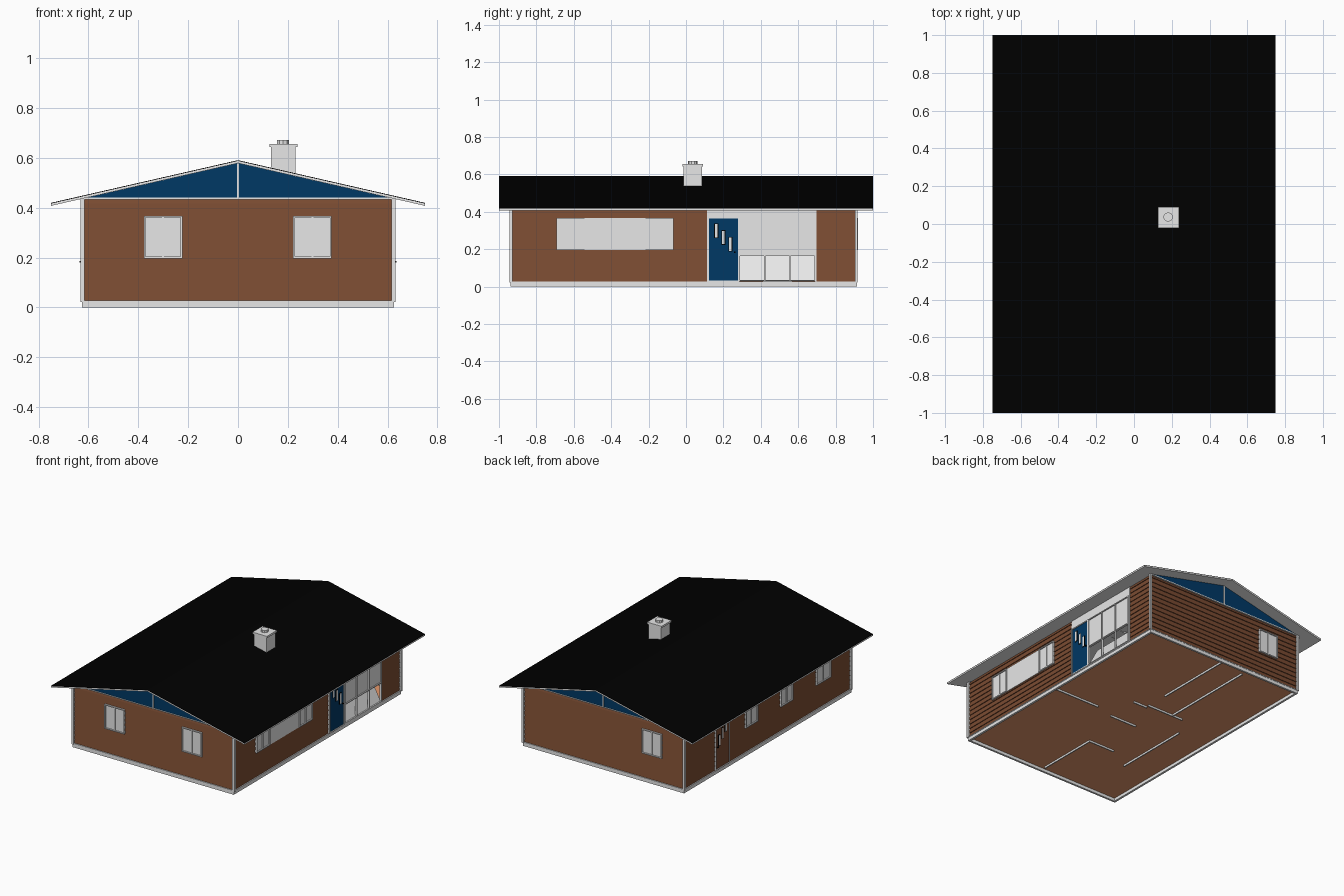
import bpy, bmesh
from mathutils import Matrix, Vector

if "Cube" in bpy.data.objects:
    bpy.data.objects.remove(bpy.data.objects["Cube"])


def material(name, r, g, b):
    m = bpy.data.materials.new(name)
    m.use_nodes = True
    m.diffuse_color = (r, g, b, 1)
    m.node_tree.nodes["Principled BSDF"].inputs["Base Color"].default_value = (r, g, b, 1)
    return m


WHITE = material("white paint", 0.8, 0.8, 0.8)
BROWN = material("brown siding", 0.194, 0.07, 0.031)
FLOOR = material("warm wood floor", 0.85, 0.34, 0.16)
BLUE = material("blue paint", 0, 0.04, 0.13)
BLACK = material("black roofing", 0, 0, 0)

# Outer planes of the walls
X, Y0, Y1 = 0.622, -0.933, 0.91
TOP, BASE = 0.437, 0.023
RIDGE, SLOPE, THICK, SHEET = 0.591, 0.228, 0.012, 0.003
ENTRY0, ENTRY1 = 0.115, 0.697


def finish(name, bm, mat):
    mesh = bpy.data.meshes.new(name)
    bm.to_mesh(mesh)
    bm.free()
    mesh.materials.append(mat)
    obj = bpy.data.objects.new(name, mesh)
    bpy.context.collection.objects.link(obj)


def boxes(name, mat, extents):
    """One object from boxes given as x0, x1, y0, y1, z0, z1."""
    bm = bmesh.new()
    for x0, x1, y0, y1, z0, z1 in extents:
        centre = Vector((x0 + x1, y0 + y1, z0 + z1)) / 2
        size = Vector((abs(x1 - x0), abs(y1 - y0), abs(z1 - z0), 1))
        bmesh.ops.create_cube(bm, size=1, matrix=Matrix.Translation(centre) @ Matrix.Diagonal(size))
    finish(name, bm, mat)


def sheets(name, mat, quads):
    """One object from single four-cornered faces."""
    bm = bmesh.new()
    for quad in quads:
        bm.faces.new([bm.verts.new(p) for p in quad])
    finish(name, bm, mat)


def on_wall(side, a0, a1, z0, z1, out, back=-0.006):
    """Box lying on a wall, from a0 to a1 along it."""
    if side in ("left", "right"):
        s = 1 if side == "left" else -1
        return (s * (X + back), s * (X + out), a0, a1, z0, z1)
    s, y = (-1, Y0) if side == "front" else (1, Y1)
    return (a0, a1, y + s * back, y + s * out, z0, z1)


def frame(side, a0, a1, z0, z1, out=0.009, w=0.007):
    return [on_wall(side, a0, a0 + w, z0, z1, out), on_wall(side, a1 - w, a1, z0, z1, out),
            on_wall(side, a0, a1, z0, z0 + w, out), on_wall(side, a0, a1, z1 - w, z1, out)]


def window(name, side, a0, a1, z0=0.197, z1=0.368):
    """Framed two-pane window."""
    mid = (a0 + a1) / 2
    boxes(name, WHITE, frame(side, a0, a1, z0, z1) + [
        on_wall(side, mid - 0.004, mid + 0.004, z0, z1, 0.006), on_wall(side, a0, a1, z0, z1, 0.001)])


def prism(name, profile, y0, y1, mat):
    """Closed x, z profile drawn out along y."""
    bm = bmesh.new()
    f = bm.faces.new([bm.verts.new((x, y0, z)) for x, z in profile])
    moved = bmesh.ops.extrude_face_region(bm, geom=[f])["geom"]
    bmesh.ops.translate(bm, vec=(0, y1 - y0, 0), verts=[v for v in moved if isinstance(v, bmesh.types.BMVert)])
    bmesh.ops.recalc_face_normals(bm, faces=bm.faces)
    finish(name, bm, mat)


# Overlapping board siding on all four walls, open at the entry
def ring(bm, z, inset):
    x, y0, y1 = X - inset, Y0 + inset, Y1 - inset
    return [bm.verts.new(p) for p in ((x, y0, z), (x, y1, z), (-x, y1, z), (-x, y0, z))]


bm = bmesh.new()
z, step, last = 0.022, 0.033, None
while z < TOP - 0.005:
    low, high = ring(bm, z, 0), ring(bm, min(z + step, TOP), 0.0055)
    for i in range(4):
        j = (i + 1) % 4
        bm.faces.new((low[i], low[j], high[j], high[i]))
        if last:
            bm.faces.new((last[i], last[j], low[j], low[i]))
    last, z = high, z + step
for y in (ENTRY0, ENTRY1):
    bmesh.ops.bisect_plane(bm, geom=bm.verts[:] + bm.edges[:] + bm.faces[:], plane_co=(0, y, 0), plane_no=(0, 1, 0))
hole = [f for f in bm.faces
        if f.calc_center_median().x > 0.6 and ENTRY0 < f.calc_center_median().y < ENTRY1]
bmesh.ops.delete(bm, geom=hole, context="FACES")
finish("wall_siding", bm, BROWN)

# Floor, foundation skirt and interior wall feet
sheets("floor", FLOOR, [[(x, y, 0.021) for x, y in ((-0.615, -0.927), (0.615, -0.927), (0.615, 0.904), (-0.615, 0.904))]])
boxes("foundation", WHITE, [
    (-0.625, 0.625, -0.939, -0.925, 0, BASE), (-0.625, 0.625, 0.9, 0.914, 0, BASE),
    (-0.625, -0.61, -0.939, 0.914, 0, BASE), (0.61, 0.625, -0.939, 0.914, 0, BASE)])
feet = [(0, 0, -0.9, -0.45), (0.25, 0.61, -0.07, -0.07), (0, 0, 0.32, 0.9), (-0.2, -0.2, 0.15, 0.85),
        (-0.38, -0.38, -0.55, 0), (-0.2, 0, -0.45, -0.45), (-0.1, 0.1, -0.11, -0.11),
        (0, 0.1, 0.125, 0.125), (-0.28, 0, 0.15, 0.15)]
boxes("interior_wall_feet", WHITE,
      [(a - 0.004, b + 0.004, c - 0.004, d + 0.004, 0.008, 0.022) for a, b, c, d in feet])

# Corner boards and the bands along the walls
boxes("corner_boards", WHITE, [
    (sx * 0.616, sx * 0.632, y0, y1, 0.022, TOP)
    for sx in (-1, 1) for y0, y1 in ((-0.944, -0.927), (0.904, 0.918))])
boxes("wall_bands", WHITE,
      [on_wall(s, -0.62, 0.62, a, b, 0.006) for s in ("front", "back") for a, b in ((0.022, 0.028), (0.434, 0.441))]
      + [on_wall(s, Y0, Y1, 0.022, 0.028, 0.006) for s in ("left", "right")])

# Gables with a centre post
for side, a, b in (("front", Y0 - 0.003, Y0 + 0.02), ("back", Y1 - 0.02, Y1 + 0.003)):
    peak = RIDGE - THICK
    prism(side + "_gable", [(-0.622, TOP), (0.622, TOP), (0, peak)], a, b, BLUE)
    boxes(side + "_gable_post", WHITE, [on_wall(side, -0.004, 0.004, TOP, peak - 0.002, 0.008)])


# Roof: white deck under a thin black covering
def roof_layer(name, top, bottom, mat):
    half, drop = 0.75, SLOPE * 0.75
    prism(name, [(-half, top - drop), (0, top), (half, top - drop), (half, bottom - drop), (0, bottom),
                 (-half, bottom - drop)], -1, 1, mat)


roof_layer("roof_deck", RIDGE - SHEET, RIDGE - THICK, WHITE)
roof_layer("roof_covering", RIDGE, RIDGE - SHEET, BLACK)

# Chimney with cap and flue
boxes("chimney", WHITE, [(0.133, 0.231, -0.014, 0.085, 0.535, 0.645), (0.126, 0.238, -0.02, 0.091, 0.643, 0.656)])
bm = bmesh.new()
bmesh.ops.create_cone(bm, cap_ends=True, segments=10, radius1=0.025, radius2=0.025, depth=0.03,
                      matrix=Matrix.Translation((0.181, 0.037, 0.657)))
finish("chimney_flue", bm, WHITE)

# Windows
window("front_window_right", "front", -0.378, -0.223)
window("front_window_left", "front", 0.221, 0.376)
window("back_window", "back", -0.452, -0.298)
window("side_window_back", "right", 0.1, 0.235)
window("side_window_middle", "right", -0.29, -0.155)
window("side_window_front", "right", -0.71, -0.55)
window("wide_window_front_sash", "left", -0.693, -0.543)
window("wide_window_back_sash", "left", -0.216, -0.068)
boxes("wide_window_centre", WHITE, [on_wall("left", -0.543, -0.216, 0.197, 0.368, 0.003)])


# Doors with three stepped lights and a knob
def door(name, side, a0, a1, mat, step):
    boxes(name, mat, [on_wall(side, a0, a1, 0.03, 0.365, 0.004)])
    boxes(name + "_frame", WHITE, frame(side, a0 - 0.008, a1 + 0.008, 0.026, 0.371))
    rims, lights = [], []
    for i in range(3):
        a = (a0 + a1) / 2 + (i - 1) * step
        low = 0.262 - 0.036 * i
        rims.append(on_wall(side, a - 0.011, a + 0.011, low - 0.003, low + 0.076, 0.006))
        lights.append(on_wall(side, a - 0.007, a + 0.007, low + 0.001, low + 0.072, 0.008))
    boxes(name + "_light_rims", BLACK, rims)
    boxes(name + "_lights", WHITE, lights)
    boxes(name + "_knob", BLACK, [on_wall(side, a1 - 0.02, a1 - 0.012, 0.18, 0.187, 0.014)])


# Entry: white header, door and tall glazing
columns = [0.286, 0.421, 0.556, 0.691]
boxes("entry_surround", WHITE, [
    on_wall("left", 0.113, 0.699, 0.366, 0.434, 0.002), on_wall("left", 0.113, 0.286, 0.026, 0.37, 0.001),
    on_wall("left", columns[-1], 0.699, 0.026, 0.37, 0.002)])
door("front_door", "left", 0.122, 0.277, BLUE, 0.038)
door("side_door", "right", 0.42, 0.56, BROWN, 0.036)
bars = [on_wall("left", c - 0.003, c + 0.003, 0.03, 0.37, 0.009) for c in columns]
bars += [on_wall("left", columns[0], columns[-1], h, h + 0.006, 0.009) for h in (0.029, 0.163, 0.364)]
boxes("glazing_bars", WHITE, bars)
boxes("glazing_upper_panes", WHITE, [on_wall("left", columns[0], columns[-1], 0.166, 0.368, 0.001)])

# Lower panes hinged at the sill and leaning into the house
sheets("glazing_lower_panes", WHITE, [
    [(X, a, 0.034), (X, b, 0.034), (X - 0.07, b, 0.166), (X - 0.07, a, 0.166)]
    for a, b in zip(columns, columns[1:])])
